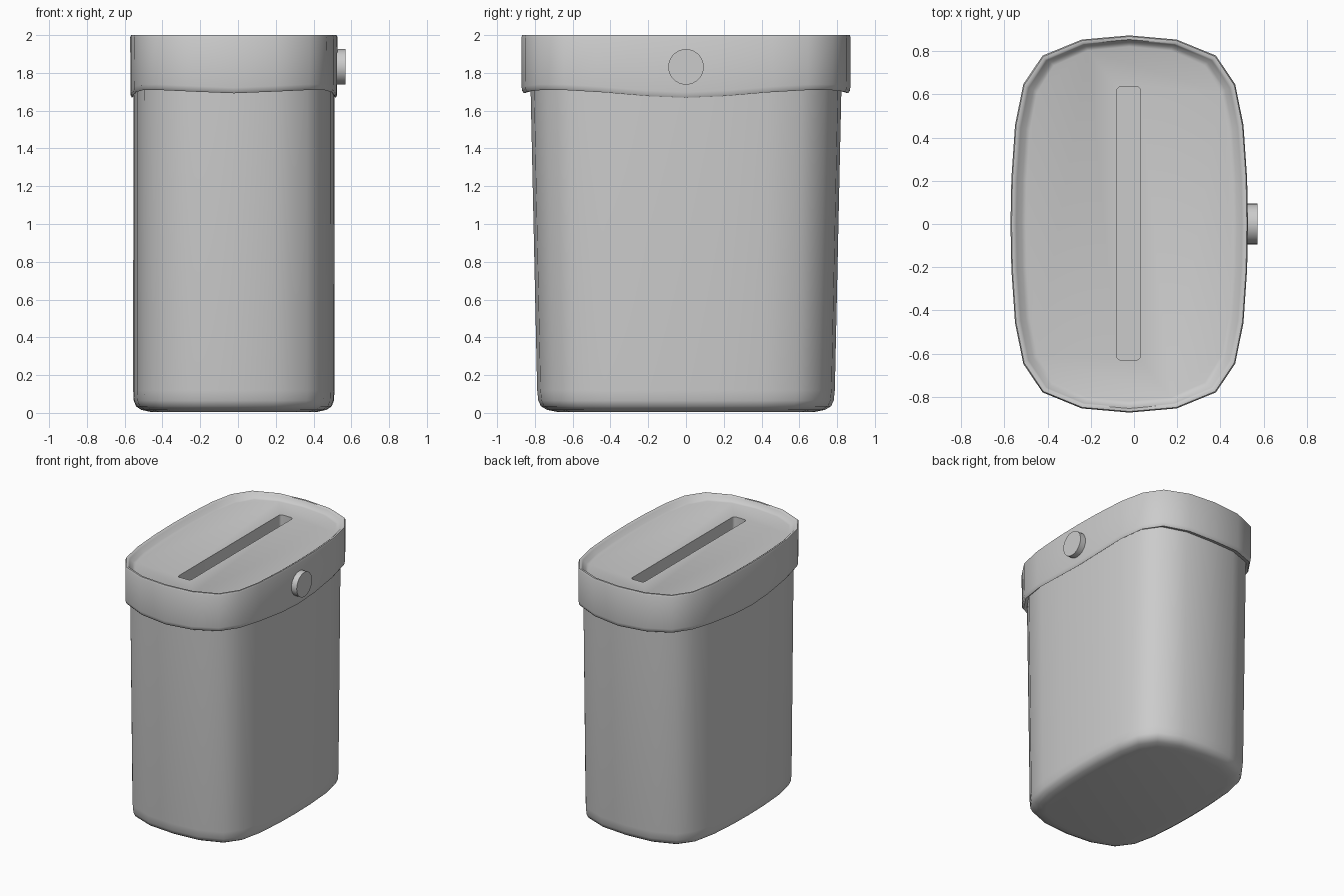
import bpy, bmesh, math

if "Cube" in bpy.data.objects:
    bpy.data.objects.remove(bpy.data.objects["Cube"])

CX = -0.022  # centre of the bin in x (the button makes up the rest)
# quarter of the rounded outline, as fractions of half width / half depth
QUARTER = [(1, 0), (.993, .24), (.962, .525), (.892, .742), (.73, .893), (.40, .978)]


def outline():
    pts = []
    for k in range(4):
        q = QUARTER if k % 2 == 0 else [(0, 1)] + QUARTER[:0:-1]
        sx = 1 if k in (0, 3) else -1
        sy = 1 if k < 2 else -1
        pts += [(sx * x, sy * y) for x, y in q]
    return pts


OUT = outline()


def loft(name, rings):
    """Closed solid through rings of (half width, half depth, z or z function)."""
    bm = bmesh.new()
    loops = []
    for w, d, z in rings:
        loops.append([bm.verts.new((CX + w * x, d * y, z(x, y) if callable(z) else z))
                      for x, y in OUT])
    n = len(OUT)
    for a, b in zip(loops, loops[1:]):
        for i in range(n):
            j = (i + 1) % n
            bm.faces.new((a[i], a[j], b[j], b[i]))
    bm.faces.new(loops[0][::-1])
    bm.faces.new(loops[-1])
    bmesh.ops.recalc_face_normals(bm, faces=bm.faces)
    me = bpy.data.meshes.new(name)
    bm.to_mesh(me)
    bm.free()
    ob = bpy.data.objects.new(name, me)
    bpy.context.collection.objects.link(ob)
    return ob


def smooth(ob, angle):
    bpy.ops.object.select_all(action='DESELECT')
    ob.select_set(True)
    bpy.context.view_layer.objects.active = ob
    bpy.ops.object.shade_smooth_by_angle(angle=math.radians(angle))


# tapered body with a rounded foot
body = loft("bin_body", [(.44, .68, .005), (.49, .735, .016), (.518, .768, .035),
                         (.53, .782, .065), (.533, .788, .12), (.532, .822, 1.68),
                         (.532, .824, 1.80)])
smooth(body, 50)


# lid with a gently waving lower edge
def wave(offset):
    def z(x, y):
        t = math.atan2(abs(y), abs(x)) / (math.pi / 2)   # 0 at sides, 1 at ends
        low = 1.668 if t < .5 else 1.692
        return low + (1.71 - low) * math.sin(math.pi * t) ** 2 + offset
    return z


lid = loft("lid", [(.52, .81, 1.77), (.525, .815, wave(.012)), (.540, .858, wave(0)),
                   (.546, .867, wave(.012)), (.547, .870, wave(.03)),
                   (.549, .872, 1.988), (.544, .867, 2.0), (.534, .853, 2.0),
                   (.522, .848, 1.992), (.497, .836, 1.966), (.478, .82, 1.96)])

# slot cutter with rounded corners
bpy.ops.mesh.primitive_cube_add(size=1, location=(-.025, .003, 1.96))
cutter = bpy.context.object
cutter.name = "slot_cutter"
cutter.scale = (.11, 1.265, .2)
bpy.ops.object.transform_apply(location=False, rotation=False, scale=True)
bm = bmesh.new()
bm.from_mesh(cutter.data)
upright = [e for e in bm.edges if abs(e.verts[0].co.z - e.verts[1].co.z) > .1]
bmesh.ops.bevel(bm, geom=upright, offset=.02, segments=3, profile=.5, affect='EDGES')
bm.to_mesh(cutter.data)
bm.free()
cut = lid.modifiers.new("slot", 'BOOLEAN')
cut.operation = 'DIFFERENCE'
cut.solver = 'EXACT'
cut.object = cutter
bpy.context.view_layer.objects.active = lid
bpy.ops.object.modifier_apply(modifier="slot")
bpy.data.objects.remove(cutter)
smooth(lid, 50)

# round button on the right side of the lid
bpy.ops.mesh.primitive_cylinder_add(vertices=32, radius=.094, depth=.09,
                                    location=(.525, 0, 1.832),
                                    rotation=(0, math.pi / 2, 0))
bpy.context.object.name = "button"
smooth(bpy.context.object, 40)
